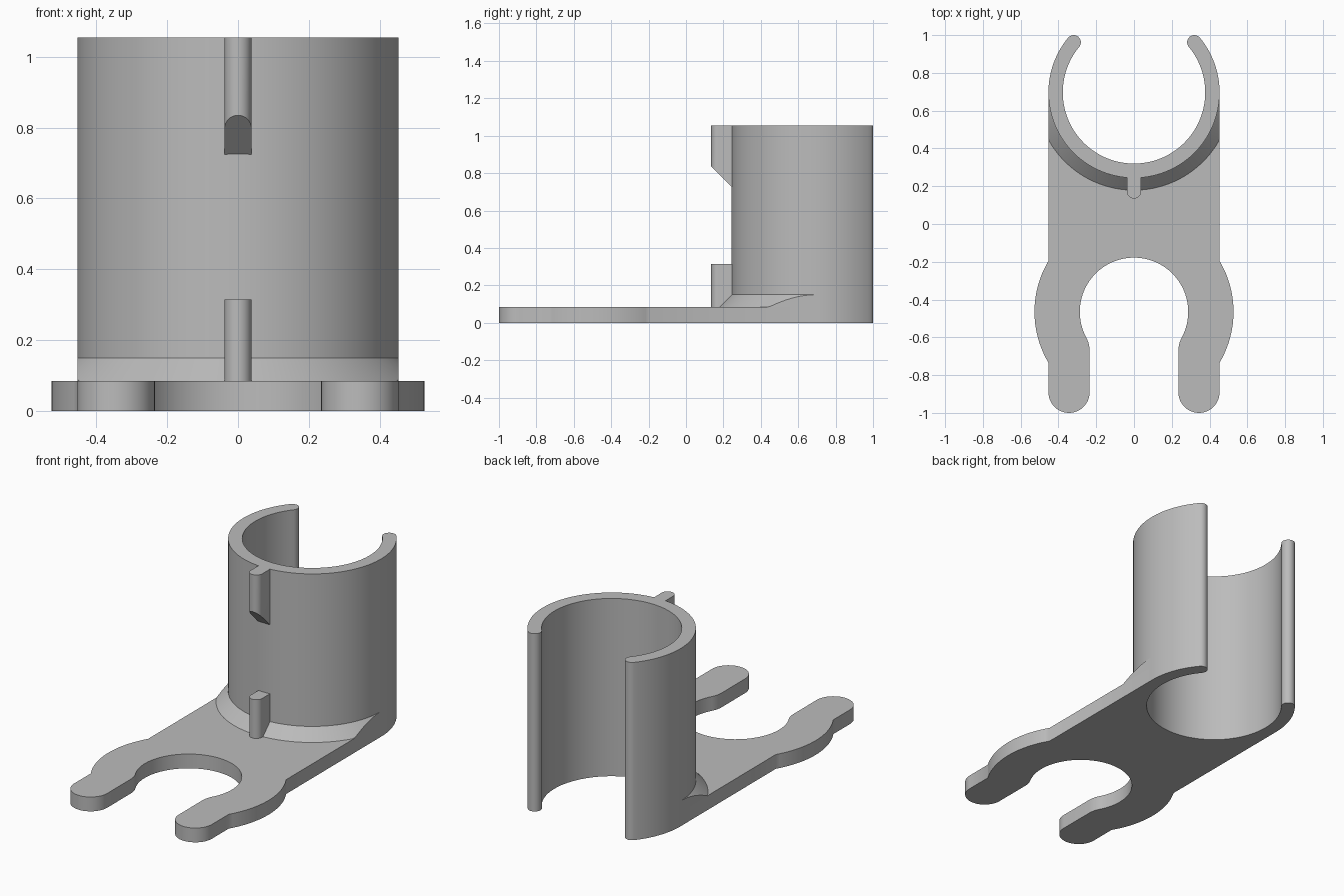
import bpy, bmesh
from math import sin, cos, pi, radians, degrees, atan2, asin, acos, sqrt

if "Cube" in bpy.data.objects:
    bpy.data.objects.remove(bpy.data.objects["Cube"])

grey = bpy.data.materials.new("plain_grey")
grey.use_nodes = True
grey.diffuse_color = (0.5, 0.5, 0.5, 1)
grey.node_tree.nodes["Principled BSDF"].inputs["Base Color"].default_value = (0.5, 0.5, 0.5, 1)

CY, R_OUT, R_IN, HEIGHT = 0.697, 0.453, 0.377, 1.055   # clip tube
PLATE, HALF = 0.085, 0.453                             # base plate
FY, F_OUT, F_IN, SLOT = -0.465, 0.527, 0.287, 0.235    # fork


def arc(cx, cy, r, a0, a1, n):
    """Points on an arc, angles in degrees."""
    return [(cx + r * cos(radians(a0 + (a1 - a0) * i / n)),
             cy + r * sin(radians(a0 + (a1 - a0) * i / n))) for i in range(n + 1)]


def finish(name, bm):
    bmesh.ops.remove_doubles(bm, verts=bm.verts, dist=1e-5)
    bmesh.ops.recalc_face_normals(bm, faces=bm.faces)
    mesh = bpy.data.meshes.new(name)
    bm.to_mesh(mesh)
    bm.free()
    mesh.materials.append(grey)
    obj = bpy.data.objects.new(name, mesh)
    bpy.context.collection.objects.link(obj)
    bpy.ops.object.select_all(action='DESELECT')
    obj.select_set(True)
    bpy.context.view_layer.objects.active = obj
    bpy.ops.object.shade_smooth_by_angle(angle=radians(30))
    return obj


def loft(name, sections):
    """Skin a row of closed sections and cap both ends."""
    bm = bmesh.new()
    rings = [[bm.verts.new(p) for p in s] for s in sections]
    for a, b in zip(rings, rings[1:]):
        for i in range(len(a)):
            j = (i + 1) % len(a)
            bm.faces.new((a[i], a[j], b[j], b[i]))
    bm.faces.new(rings[0])
    bm.faces.new(rings[-1])
    return finish(name, bm)


def prism(name, outline, bottom, top):
    """Extrude an outline; bottom is a function of (x, y)."""
    return loft(name, [[(x, y, bottom(x, y)) for x, y in outline],
                       [(x, y, top) for x, y in outline]])


# Open clip tube with rounded lips
gap = 39.7
mid, lip = (R_OUT + R_IN) / 2, (R_OUT - R_IN) / 2
lx, ly = mid * cos(radians(gap)), mid * sin(radians(gap))
tube = arc(0, CY, R_OUT, -180 - gap + 360, 360 + gap, 96)
tube += arc(lx, CY + ly, lip, gap, gap + 180, 12)[1:-1]
tube += arc(0, CY, R_IN, 360 + gap, 180 - gap, 96)
tube += arc(-lx, CY + ly, lip, -gap, 180 - gap, 12)[1:-1]
prism("clip_tube", tube, lambda x, y: 0, HEIGHT)

# Right-hand half of the fork outline, from the tube down to the slot
shoulder = degrees(acos(HALF / F_OUT))
fillet = 0.15
fx = SLOT + fillet
drop = sqrt((F_IN + fillet) ** 2 - fx ** 2)
turn = degrees(atan2(drop, fx))
tip = (HALF - SLOT) / 2
half = [(HALF, CY)]
half += arc(0, FY, F_OUT, shoulder, -shoulder, 24)
half += arc(SLOT + tip, -1 + tip, tip, 0, -180, 24)
half += arc(fx, FY - drop, fillet, 180, 180 - turn, 8)
half += arc(0, FY, F_IN, -turn, 90, 32)[1:]

# Base plate, ending inside the tube wall
plate = half + [(-x, y) for x, y in reversed(half[:-1])]
plate += arc(0, CY, mid, 180, 360, 64)
prism("fork_plate", plate, lambda x, y: 0, PLATE)

# Sloped collar at the foot of the tube, trimmed flush with the plate sides
top_z = 0.15
sections = []
for i in range(97):
    a = pi + pi * i / 96
    r = min(R_OUT + top_z - PLATE, HALF / max(abs(cos(a)), 0.01))
    profile = [(mid, PLATE), (mid, top_z), (R_OUT, top_z),
               (r, top_z - (r - R_OUT)), (r, PLATE - 0.001)]
    sections.append([(d * cos(a), CY + d * sin(a), z) for d, z in profile])
loft("sloped_collar", sections)

# Two round-nosed ribs on the front; the upper one has a slanted underside
w, nose = 0.038, 0.135
rib = [(w, 0.28)] + arc(0, nose + w, w, 0, -180, 16) + [(-w, 0.28)]
prism("lower_rib", rib, lambda x, y: 0.04, 0.315)
prism("upper_rib", rib, lambda x, y: 0.835 - (y - nose), HEIGHT)
